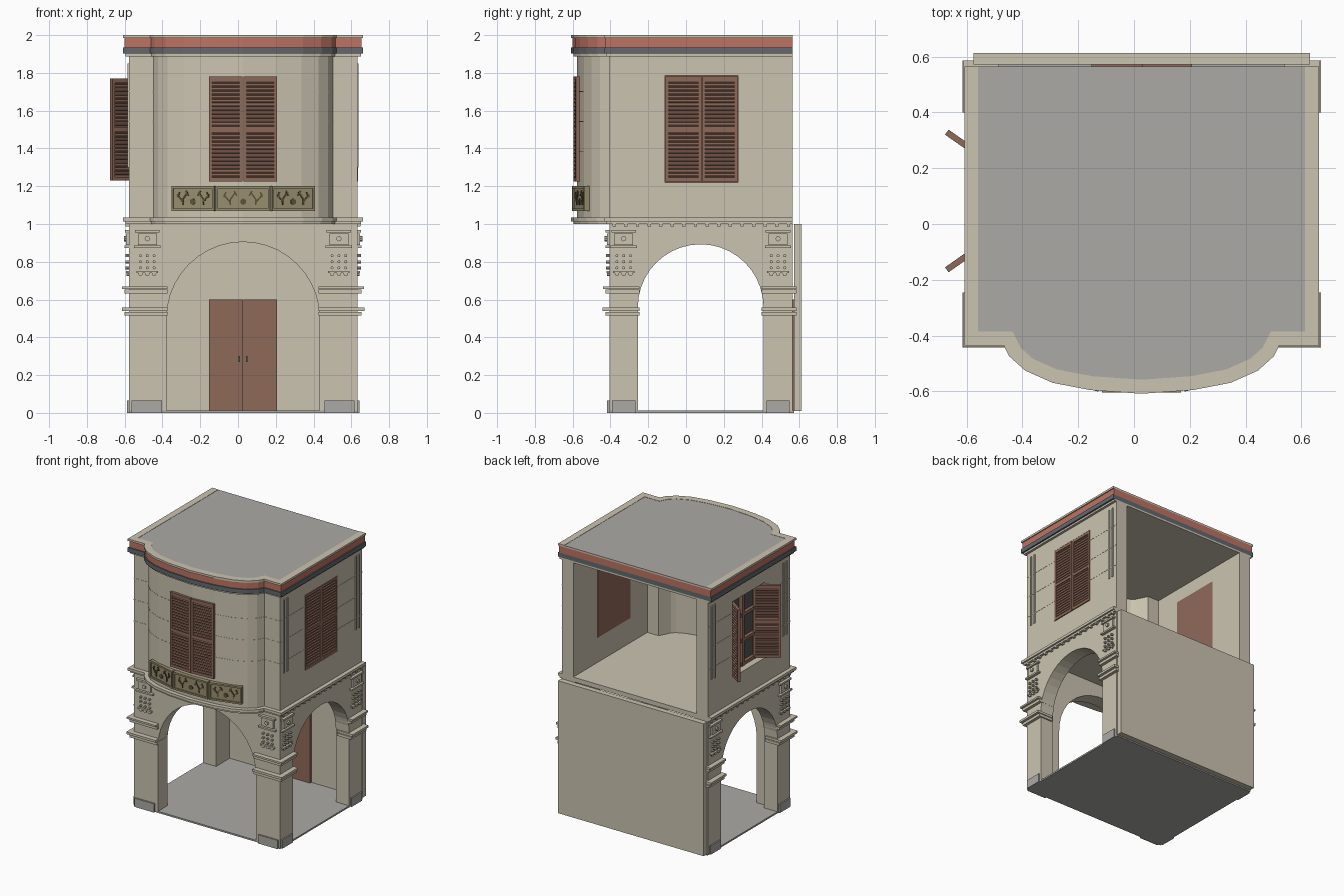
import bpy, bmesh
from math import pi, sin, cos, radians, atan2, hypot
from mathutils import Matrix, Vector

if "Cube" in bpy.data.objects:
    bpy.data.objects.remove(bpy.data.objects["Cube"])

CX = 0.027          # the walls sit slightly off centre
HALF, FRONT, BACK = 0.605, -0.405, 0.565
T = 0.11            # wall thickness


def material(name, *rgb):
    lin = [(c / 255 / 12.92) if c < 11 else ((c / 255 + 0.055) / 1.055) ** 2.4 for c in rgb]
    m = bpy.data.materials.new(name)
    m.use_nodes = True
    m.diffuse_color = (*lin, 1)
    m.node_tree.nodes["Principled BSDF"].inputs["Base Color"].default_value = (*lin, 1)
    return m


cream = material("cream plaster", 203, 196, 176)
grey = material("grey stone", 171, 170, 165)
slate = material("slate band", 98, 105, 110)
red = material("terracotta band", 190, 115, 98)
brown = material("brown wood", 143, 106, 90)
olive = material("olive panel", 152, 142, 110)
dark_olive = material("dark olive relief", 92, 82, 58)
glass = material("dark glass", 84, 84, 82)


def finish(name, bm, mat):
    bmesh.ops.recalc_face_normals(bm, faces=bm.faces)
    bm.transform(Matrix.Translation((CX, 0, 0)))
    mesh = bpy.data.meshes.new(name)
    bm.to_mesh(mesh)
    bm.free()
    mesh.materials.append(mat)
    obj = bpy.data.objects.new(name, mesh)
    bpy.context.collection.objects.link(obj)
    return obj


def box(bm, x0, x1, y0, y1, z0, z1, M=Matrix()):
    size = Matrix.Diagonal((abs(x1 - x0), abs(y1 - y0), abs(z1 - z0), 1))
    mid = Matrix.Translation(((x0 + x1) / 2, (y0 + y1) / 2, (z0 + z1) / 2))
    bmesh.ops.create_cube(bm, size=1, matrix=M @ mid @ size)


def prism(bm, pts, z0, z1, M=Matrix()):
    rings = [[bm.verts.new(M @ Vector((x, y, z))) for x, y in pts] for z in (z0, z1)]
    for r in rings:
        bm.faces.new(r)
    for i in range(len(pts)):
        j = (i + 1) % len(pts)
        bm.faces.new((rings[0][i], rings[0][j], rings[1][j], rings[1][i]))


def knob(bm, M, u, z, r, out, sides=8):
    P = M @ Matrix.Translation((u, -out / 2, z)) @ Matrix.Rotation(pi / 2, 4, 'X')
    bmesh.ops.create_cone(bm, cap_ends=True, segments=sides, radius1=r, radius2=r, depth=out, matrix=P)


def face_frame(x, y, deg=0):
    """Local x runs along the wall, local -y points outward."""
    return Matrix.Translation((x, y, 0)) @ Matrix.Rotation(radians(deg), 4, 'Z')


# Plan of the bowed upper storey, open at the back
half_plan = [(HALF, BACK), (HALF, FRONT), (0.475, FRONT), (0.45, -0.455),
             (0.40, -0.50), (0.31, -0.54), (0.18, -0.565)]
plan = half_plan + [(0, -0.578)] + [(-x, y) for x, y in reversed(half_plan)]


def offset(d):
    pts = [Vector(p) for p in plan]
    dirs = [(b - a).normalized() for a, b in zip(pts, pts[1:])]
    norms = [Vector((-e.y, e.x)) for e in dirs]
    out = []
    for i, p in enumerate(pts):
        a, b = norms[max(i - 1, 0)], norms[min(i, len(norms) - 1)]
        out.append(p + (a + b) * d / (1 + a.dot(b)))
    return [tuple(p) for p in out]


if offset(0.1)[0][0] < HALF:          # keep positive offsets outward
    inward = offset
    offset = lambda d: inward(-d)


def slab(name, d, z0, z1, mat):
    bm = bmesh.new()
    prism(bm, offset(d), z0, z1)
    return finish(name, bm, mat)


def ring(name, d_out, d_in, z0, z1, mat):
    bm = bmesh.new()
    prism(bm, offset(d_out) + offset(d_in)[::-1], z0, z1)
    return finish(name, bm, mat)


# Ground floor, back wall and door
bm = bmesh.new()
box(bm, -HALF, HALF, FRONT, BACK + 0.006, 0, 0.012)
finish("ground_floor", bm, grey)
bm = bmesh.new()
box(bm, -0.602, 0.603, 0.571, 0.612, 0.01, 1.0)
finish("back_wall", bm, cream)
bm = bmesh.new()
for s in (-1, 1):
    box(bm, s * 0.001, s * 0.18, 0.555, 0.572, 0.012, 0.6)
finish("door", bm, brown)
bm = bmesh.new()
for s in (-1, 1):
    box(bm, s * 0.016, s * 0.024, 0.545, 0.556, 0.27, 0.3)
finish("door_handles", bm, slate)


# Arched ground storey walls
def arch_wall(name, M, u0, u1, a0, a1, spring, flip=1):
    mid, r = (a0 + a1) / 2, (a1 - a0) / 2
    n = 20
    pts = [(u0, 0.01), (a0, 0.01)]
    pts += [(mid - r * cos(pi * i / n), spring + r * sin(pi * i / n)) for i in range(n + 1)]
    pts += [(a1, 0.01), (u1, 0.01), (u1, 1.0), (u0, 1.0)]
    bm = bmesh.new()
    prism(bm, [(flip * u, z) for u, z in pts], -T, 0, M @ Matrix.Rotation(pi / 2, 4, 'X'))
    finish(name, bm, cream)


arch_wall("front_arch_wall", face_frame(0, FRONT), -HALF, HALF, -0.405, 0.405, 0.5)
for s, side in ((1, "left"), (-1, "right")):
    arch_wall(side + "_arch_wall", face_frame(s * HALF, 0, s * 90), FRONT, BACK, -0.255, 0.41, 0.56, s)

# Pier mouldings, plinths and ornaments
bands, plinths, ornaments = bmesh.new(), bmesh.new(), bmesh.new()


def ornament(M):
    for w, z0, z1, out in ((0.13, 0.955, 0.968, 0.02), (0.10, 0.89, 0.95, 0.014),
                           (0.14, 0.873, 0.885, 0.022), (0.115, 0.74, 0.75, 0.015)):
        box(ornaments, -w / 2, w / 2, -out, 0.01, z0, z1, M)
    knob(ornaments, M, 0, 0.922, 0.014, 0.026)
    for u in (-0.036, 0, 0.036):
        knob(ornaments, M, u, 0.737, 0.012, 0.012)
        for z in (0.768, 0.8, 0.832):
            knob(ornaments, M, u, z, 0.008, 0.018)


for s in (-1, 1):
    ornament(face_frame(s * 0.507, FRONT))
    box(plinths, s * 0.43, s * 0.59, FRONT - 0.012, FRONT + 0.05, 0, 0.065)
    for yc, y0, y1 in ((-0.33, FRONT, -0.255), (0.487, 0.41, BACK)):
        ornament(face_frame(s * HALF, yc, s * 90))
        box(plinths, s * 0.55, s * 0.615, yc - 0.062, yc + 0.062, 0, 0.065)
        for z0, z1, p in ((0.655, 0.668, 0.035), (0.632, 0.652, 0.022),
                          (0.54, 0.557, 0.037), (0.515, 0.535, 0.022)):
            if yc < 0:
                box(bands, s * 0.4, s * (HALF + p), y0 - p, y0 + 0.1, z0, z1)
                box(bands, s * 0.51, s * (HALF + p), y0 - p, y1 + 0.01, z0, z1)
            else:
                box(bands, s * 0.51, s * (HALF + p), y0 - 0.01, y1 + 0.02, z0, z1)
finish("pier_mouldings", bands, cream)
finish("pier_plinths", plinths, grey)
finish("pier_ornaments", ornaments, cream)

# Upper floor and dentils
slab("floor_moulding_lower", 0.018, 1.0, 1.014, cream)
slab("floor_moulding_upper", 0.03, 1.014, 1.034, cream)
bm = bmesh.new()
for s in (-1, 1):
    for i in range(16):
        y = -0.38 + i * 0.0615
        box(bm, s * 0.6, s * 0.622, y - 0.009, y + 0.009, 0.988, 1.008)
finish("dentils", bm, cream)

# Upper walls with side window openings and thin course lines
walls = [ring("upper_walls", 0, -0.095, 1.03, 1.9, cream)]
walls += [ring("course_line", 0.0015, -0.01, z, z + 0.004, cream) for z in (1.38, 1.54, 1.7)]
bm = bmesh.new()
box(bm, -1, -0.4, -0.11, 0.275, 1.22, 1.785)
box(bm, 0.4, 1, -0.11, 0.275, 1.22, 1.785)
cutter = finish("window_cutter", bm, cream)
cutter.hide_render = True
for w in walls:
    mod = w.modifiers.new("openings", 'BOOLEAN')
    mod.operation, mod.solver, mod.object = 'DIFFERENCE', 'EXACT', cutter
    bpy.context.view_layer.objects.active = w
    bpy.ops.object.modifier_apply(modifier=mod.name)
bpy.data.objects.remove(cutter)
bm = bmesh.new()
for s in (-1, 1):
    for y in (-0.36, -0.322, 0.488, 0.524):
        box(bm, s * 0.6, s * 0.611, y - 0.006, y + 0.006, 1.3, 1.85)
finish("side_wall_strips", bm, cream)


# Louvred shutters
def leaf(bm, M, w, z0=1.225, z1=1.782):
    box(bm, 0, w, -0.004, 0.004, z0, z1, M)
    for u in (0, w - 0.016):
        box(bm, u, u + 0.016, -0.011, 0.011, z0, z1, M)
    for z in (z0, (z0 + z1) / 2 - 0.01, z1 - 0.02):
        box(bm, 0, w, -0.011, 0.011, z, z + 0.02, M)
    n = 25
    for i in range(n):
        z = z0 + 0.03 + (z1 - z0 - 0.06) * i / (n - 1)
        S = M @ Matrix.Translation((0, 0, z)) @ Matrix.Rotation(radians(35), 4, 'X')
        box(bm, 0.014, w - 0.014, -0.011, 0.011, -0.003, 0.003, S)


bm = bmesh.new()
leaf(bm, face_frame(-0.18, -0.573, -4), 0.178)
leaf(bm, face_frame(0.002, -0.585, 4), 0.178)
finish("front_shutters", bm, brown)
bm = bmesh.new()
for y in (-0.108, 0.084):
    leaf(bm, face_frame(0.596, y, 90), 0.189)
finish("left_shutters", bm, brown)
bm = bmesh.new()
leaf(bm, face_frame(-0.542, 0.22, 145), 0.19, 1.23, 1.77)
leaf(bm, face_frame(-0.542, -0.055, -145), 0.19, 1.23, 1.77)
finish("right_open_shutters", bm, brown)

# Window backs, glass and glazing bars
bm = bmesh.new()
for s in (-1, 1):
    box(bm, s * 0.509, s * 0.52, -0.111, 0.276, 1.219, 1.786)
finish("window_backs", bm, brown)
bm = bmesh.new()
box(bm, -0.532, -0.52, -0.11, 0.275, 1.22, 1.785)
finish("right_window_glass", bm, glass)
bm = bmesh.new()
for y in (-0.1, 0.0825, 0.265):
    box(bm, -0.56, -0.53, y - 0.012, y + 0.012, 1.22, 1.785)
for z in (1.232, 1.41, 1.6, 1.773):
    box(bm, -0.556, -0.53, -0.11, 0.275, z - 0.012, z + 0.012)
finish("right_window_bars", bm, brown)

# Balcony panels with relief
panels, relief = bmesh.new(), bmesh.new()
for x0, y0, x1, y1 in ((-0.378, -0.53, -0.152, -0.592), (-0.142, -0.594, 0.142, -0.594),
                       (0.152, -0.592, 0.378, -0.53)):
    w = hypot(x1 - x0, y1 - y0)
    M = Matrix.Translation(((x0 + x1) / 2, (y0 + y1) / 2, 0)) @ Matrix.Rotation(atan2(y1 - y0, x1 - x0), 4, 'Z')
    h = w / 2
    box(panels, -h, h, 0, 0.035, 1.07, 1.2, M)
    for z in (1.07, 1.188):
        box(panels, -h, h, -0.009, 0.001, z, z + 0.012, M)
    for u in (-h, h - 0.01):
        box(panels, u, u + 0.01, -0.009, 0.001, 1.07, 1.2, M)
    knob(relief, M, 0, 1.118, 0.017, 0.006, 6)
    for s in (-1, 1):
        for u, z, length, tilt in ((0.05, 1.145, 0.06, -35), (0.075, 1.135, 0.055, 40),
                                   (0.035, 1.162, 0.03, 30), (0.085, 1.155, 0.03, -20),
                                   (0.06, 1.115, 0.03, 0)):
            B = M @ Matrix.Translation((s * u * w / 0.25, 0, z)) @ Matrix.Rotation(radians(s * tilt), 4, 'Y')
            box(relief, -0.004, 0.004, -0.006, 0.001, -length / 2, length / 2, B)
finish("balcony_panels", panels, olive)
finish("balcony_relief", relief, dark_olive)

# Cornice and roof
slab("cornice_base", 0.018, 1.888, 1.902, cream)
slab("cornice_slate_band", 0.03, 1.902, 1.935, slate)
slab("cornice_red_band", 0.022, 1.935, 1.985, red)
slab("cornice_cap", 0.03, 1.985, 1.995, cream)
ring("roof_rim", 0.03, -0.02, 1.995, 2.0, cream)
slab("roof_deck", -0.02, 1.994, 1.998, grey)
